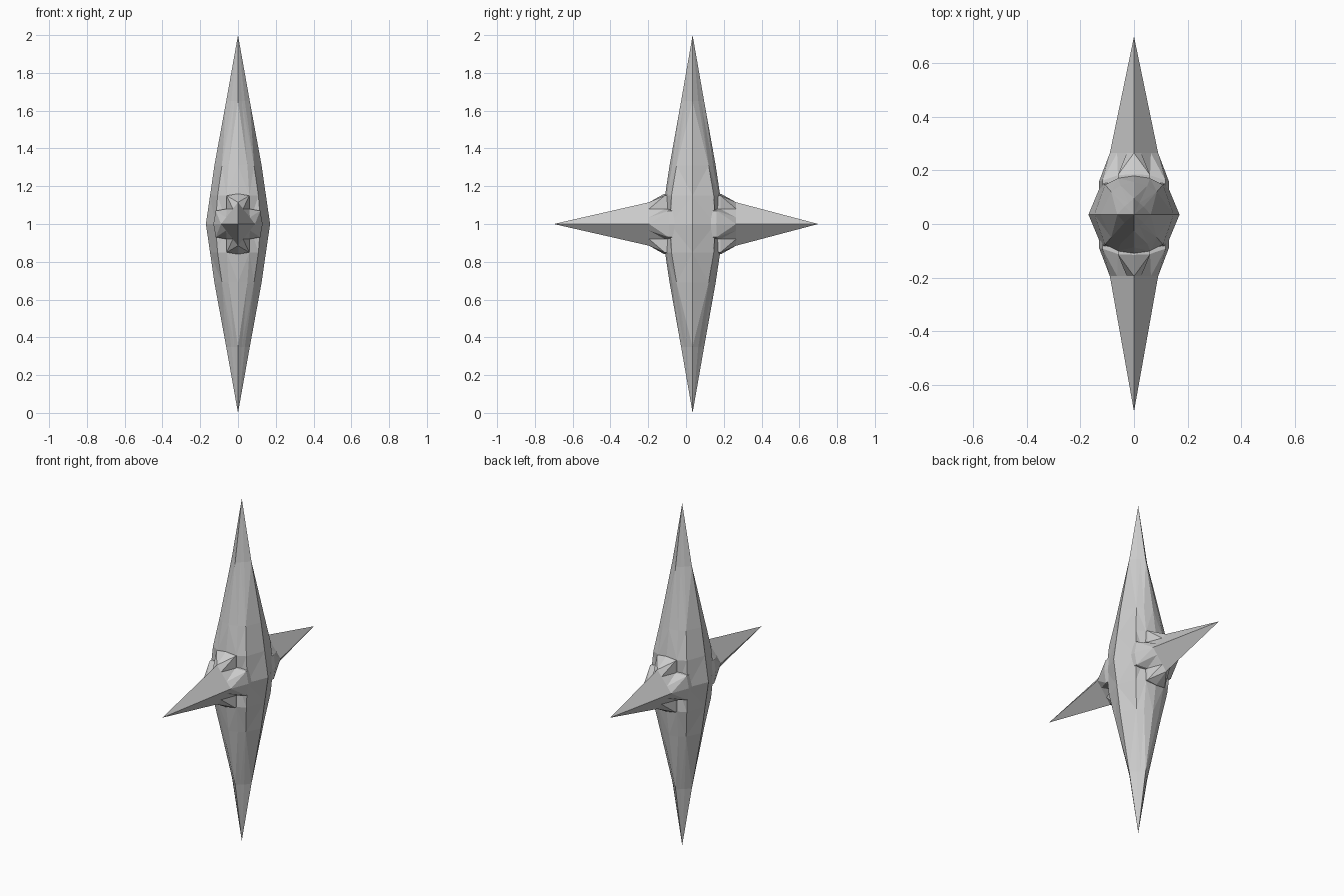
import bpy, bmesh
from mathutils import Vector

if "Cube" in bpy.data.objects:
    bpy.data.objects.remove(bpy.data.objects["Cube"])

CY, CZ = 0.035, 1.0   # centre of the star


def mirrored(quad):
    """Turn a quarter outline (+u axis to +v axis) into a closed ring."""
    half = quad + [(-u, v, *r) for u, v, *r in reversed(quad[:-1])]
    return half + [(u, -v, *r) for u, v, *r in reversed(half[1:-1])]


def loft(name, rings, tip_a=None, tip_b=None):
    bm = bmesh.new()
    loops = [[bm.verts.new(p) for p in ring] for ring in rings]
    n = len(loops[0])
    for a, b in zip(loops, loops[1:]):
        for i in range(n):
            bm.faces.new((a[i], a[(i + 1) % n], b[(i + 1) % n], b[i]))
    for tip, loop in ((tip_a, loops[0]), (tip_b, loops[-1])):
        if tip:
            v = bm.verts.new(tip)
            for i in range(n):
                bm.faces.new((loop[i], loop[(i + 1) % n], v))
        else:
            bm.faces.new(loop)
    bmesh.ops.triangulate(bm, faces=bm.faces[:])
    bmesh.ops.recalc_face_normals(bm, faces=bm.faces[:])
    me = bpy.data.meshes.new(name)
    bm.to_mesh(me)
    bm.free()
    ob = bpy.data.objects.new(name, me)
    bpy.context.collection.objects.link(ob)
    return ob


# Tall vertical spindle: diamond tips swelling into an eight-to-twelve sided waist
upper = [
    (0.00, [(0.17, 0), (0.12, 0.12), (0.06, 0.128), (0, 0.135)]),
    (0.15, [(0.148, 0), (0.108, 0.112), (0.06, 0.136), (0, 0.146)]),
    (0.31, [(0.125, 0), (0.085, 0.085), (0.05, 0.108), (0, 0.122)]),
    (0.65, [(0.0625, 0), (0.036, 0.03), (0.02, 0.043), (0, 0.061)]),
]
levels = [(-h, q) for h, q in reversed(upper[1:])] + upper
rings = [[(x, CY + y, CZ + h) for x, y in mirrored(q)] for h, q in levels]
loft("vertical_spindle", rings, (0, CY, 0), (0, CY, 2))

# Horizontal spikes: notched flaring collar narrowing to a diamond point
collar = [(0.13, 0, 0.125), (0.118, 0.07, 0.127), (0.06, 0.08, 0.147),
          (0.06, 0.15, 0.148), (0, 0.16, 0.15)]
diamond = [(0.09 * (1 - t), 0.115 * t, 0.23) for t in (0, 0.3, 0.45, 0.7, 1)]
root = [(u, v, 0.06) for u, v, _ in collar]
for name, s in (("front_spike", -1), ("back_spike", 1)):
    rings = [[(x, CY + s * y, CZ + z) for x, z, y in mirrored(q)]
             for q in (root, collar, diamond)]
    loft(name, rings, None, (0, s * 0.7, CZ))
